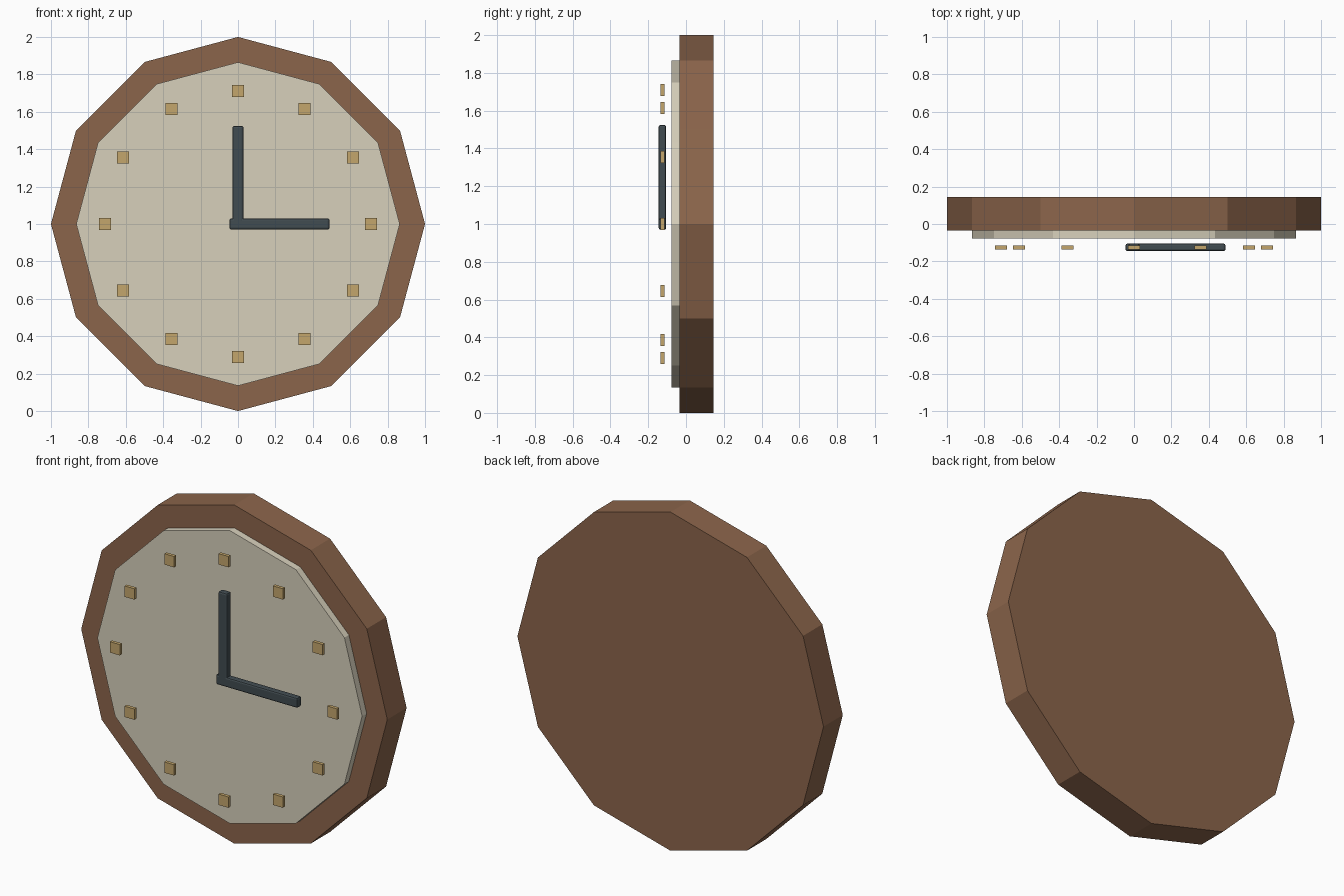
import bpy
from math import sin, cos, pi

cube = bpy.data.objects.get("Cube")
if cube:
    bpy.data.objects.remove(cube, do_unlink=True)


def material(name, rgb):
    mat = bpy.data.materials.new(name)
    mat.use_nodes = True
    color = (*rgb, 1.0)
    mat.diffuse_color = color
    mat.node_tree.nodes["Principled BSDF"].inputs["Base Color"].default_value = color
    return mat


wood = material("brown wood", (0.26, 0.13, 0.07))
cream = material("cream", (0.68, 0.63, 0.50))
brass = material("brass", (0.55, 0.38, 0.15))
slate = material("dark slate", (0.053, 0.072, 0.082))

CENTRE = 1.0  # height of the clock centre


def finish(name, mat):
    ob = bpy.context.object
    ob.name = ob.data.name = name
    ob.data.materials.append(mat)
    return ob


def disc(name, radius, front, back, mat):
    """Twelve-sided disc with its axis along y."""
    bpy.ops.mesh.primitive_cylinder_add(
        vertices=12, radius=radius, depth=back - front,
        location=(0, (front + back) / 2, CENTRE), rotation=(pi / 2, 0, 0))
    return finish(name, mat)


def box(name, centre, size, mat, bevel=0):
    bpy.ops.mesh.primitive_cube_add(size=1, location=centre)
    ob = finish(name, mat)
    ob.scale = size
    bpy.ops.object.transform_apply(location=False, rotation=False, scale=True)
    if bevel:
        mod = ob.modifiers.new("Soft edges", "BEVEL")
        mod.width = bevel
        mod.segments = 2
    return ob


# Case and dial
disc("case", 1.0, -0.035, 0.145, wood)
disc("dial", 0.865, -0.077, 0.0, cream)

# Hour markers, all kept upright
for hour in range(1, 13):
    a = hour * pi / 6
    box(f"hour_marker_{hour}", (0.71 * sin(a), -0.125, CENTRE + 0.71 * cos(a)),
        (0.064, 0.02, 0.064), brass)

# Hands
box("minute_hand", (0, -0.125, CENTRE + 0.247), (0.06, 0.04, 0.554), slate, 0.01)
box("hour_hand", (0.222, -0.125, CENTRE), (0.535, 0.04, 0.06), slate, 0.01)
